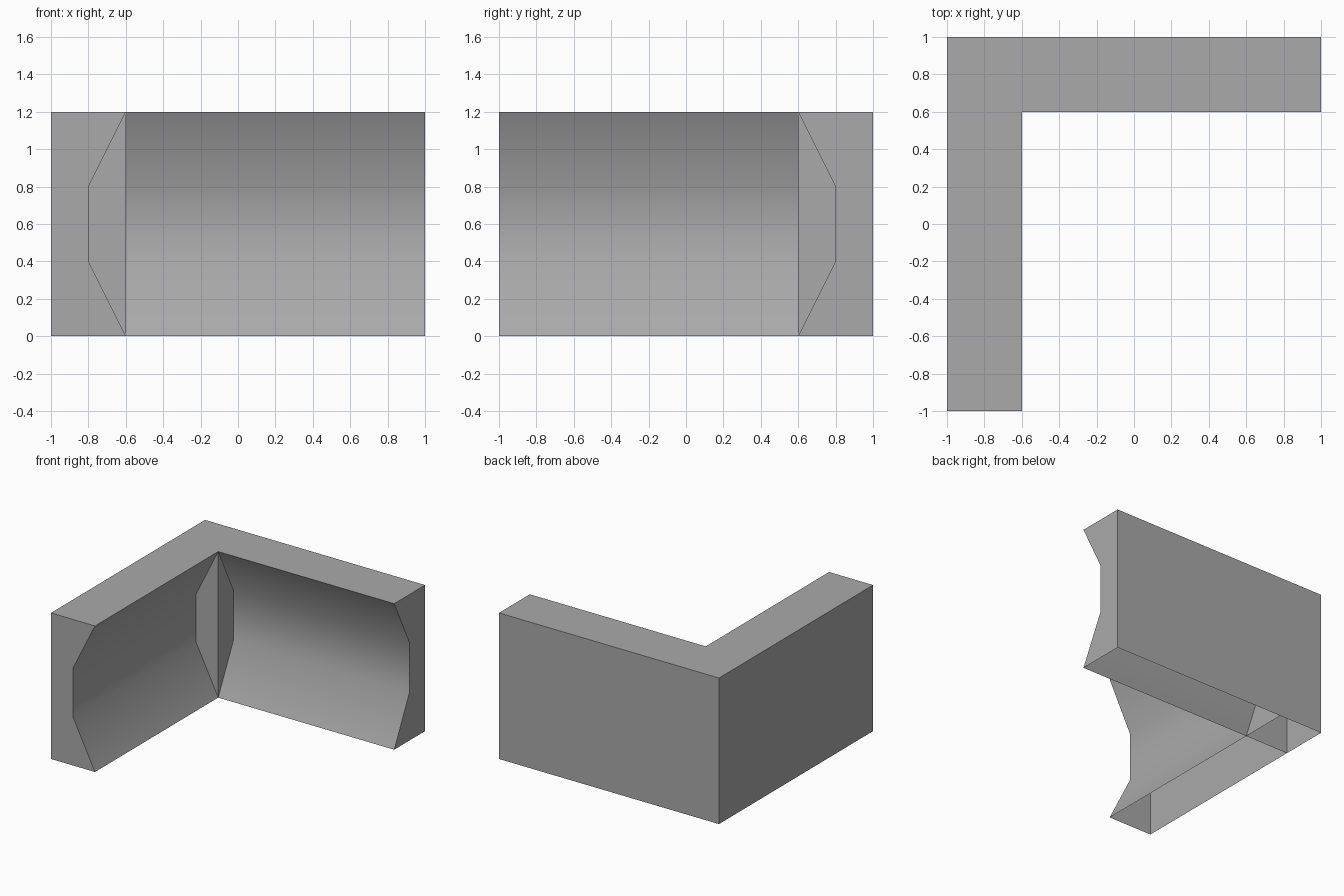
import bpy
import bmesh
import math
from mathutils import Vector

cube = bpy.data.objects.get("Cube")
if cube:
    bpy.data.objects.remove(cube, do_unlink=True)

HEIGHT = 1.2
HALF = 1.0
INNER = 0.6

grey = bpy.data.materials.new("plain_grey")
grey.use_nodes = True
colour = (0.4, 0.4, 0.4, 1)
grey.diffuse_color = colour
grey.node_tree.nodes["Principled BSDF"].inputs["Base Color"].default_value = colour


def extruded_shell(name, section, start, end, place, open_start):
    """Extrude a (depth, height) section along a run, leaving the underside open."""
    bm = bmesh.new()
    face = bm.faces.new([bm.verts.new(place(start, d, z)) for d, z in section])
    run = Vector(place(end, 0, 0)) - Vector(place(start, 0, 0))
    result = bmesh.ops.extrude_face_region(bm, geom=[face], use_keep_orig=True)
    moved = [v for v in result["geom"] if isinstance(v, bmesh.types.BMVert)]
    bmesh.ops.translate(bm, verts=moved, vec=run)
    bmesh.ops.recalc_face_normals(bm, faces=bm.faces)
    unwanted = [f for f in bm.faces
                if all(v.co.z < 0.001 for v in f.verts) or (open_start and f is face)]
    bmesh.ops.delete(bm, geom=unwanted, context="FACES")
    mesh = bpy.data.meshes.new(name)
    bm.to_mesh(mesh)
    bm.free()
    mesh.materials.append(grey)
    obj = bpy.data.objects.new(name, mesh)
    bpy.context.collection.objects.link(obj)
    bpy.ops.object.select_all(action="DESELECT")
    obj.select_set(True)
    bpy.context.view_layer.objects.active = obj
    bpy.ops.object.shade_smooth_by_angle(angle=math.radians(30))
    return obj


# Wall section: flat outside, recessed inside
wall = [(HALF, 0), (HALF, HEIGHT), (INNER, HEIGHT), (0.8, 0.8), (0.8, 0.4), (INNER, 0)]
post = [(HALF, 0), (HALF, HEIGHT), (INNER, HEIGHT), (INNER, 0)]


def along_x(t, depth, z):
    return (t, depth, z)


def along_y(t, depth, z):
    return (-depth, -t, z)


# Two recessed walls meeting at a square corner post
extruded_shell("back_wall", wall, -INNER, HALF, along_x, True)
extruded_shell("side_wall", wall, -INNER, HALF, along_y, True)
extruded_shell("corner_post", post, -HALF, -INNER, along_x, False)
